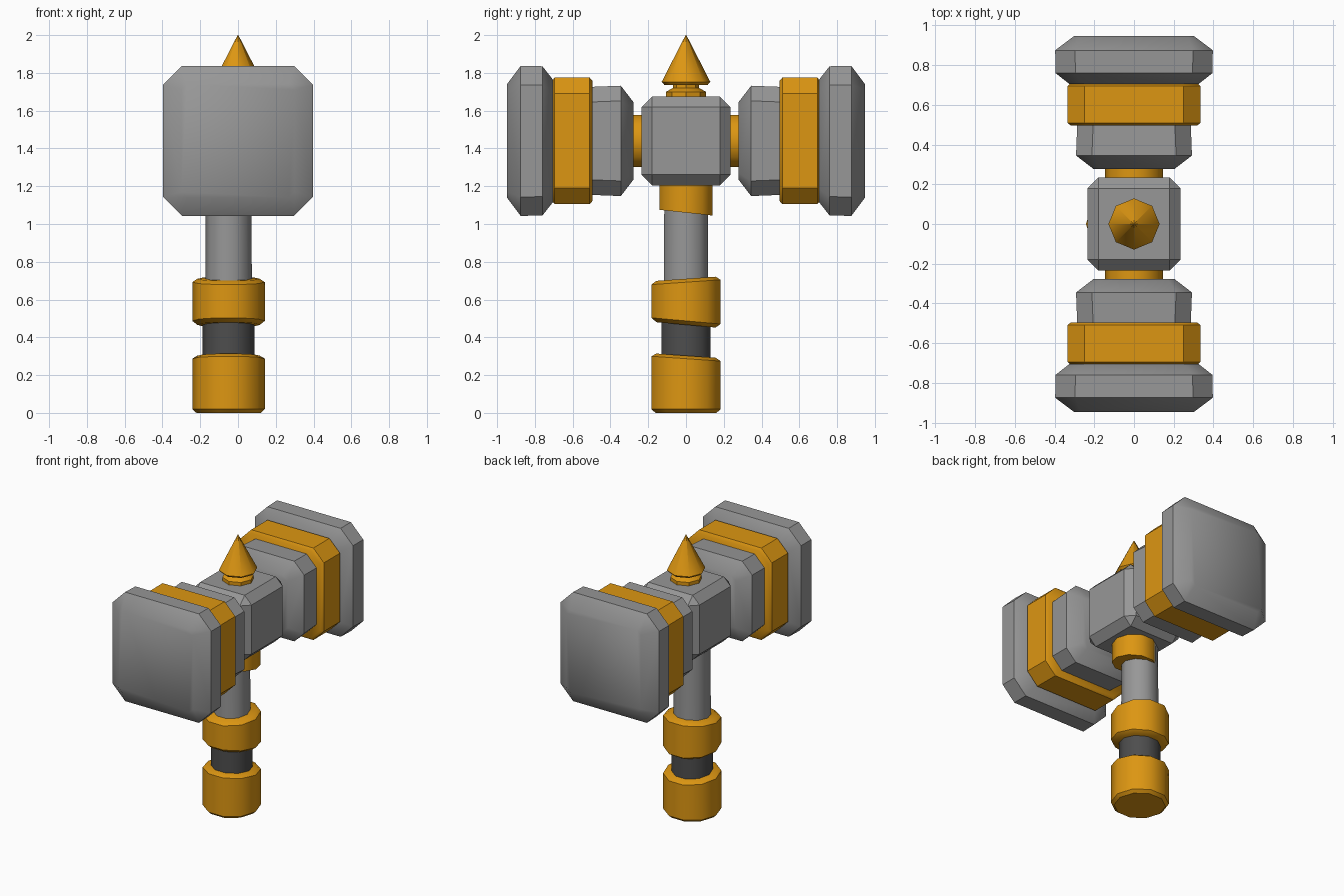
import bpy, bmesh, math
from mathutils import Vector

if "Cube" in bpy.data.objects:
    bpy.data.objects.remove(bpy.data.objects["Cube"])

HEAD_Z = 1.44      # height of the head's long axis
HANDLE_X = -0.05   # the handle sits slightly off centre


def material(name, rgb):
    m = bpy.data.materials.new(name)
    m.diffuse_color = (*rgb, 1)
    m.use_nodes = True
    m.node_tree.nodes["Principled BSDF"].inputs["Base Color"].default_value = m.diffuse_color
    return m


grey = material("grey steel", (0.31, 0.31, 0.31))
dark = material("dark grip", (0.075, 0.075, 0.075))
gold = material("gold", (0.72, 0.305, 0.006))


def finish(name, bm, mat, angle=42, mirror=False):
    bmesh.ops.recalc_face_normals(bm, faces=bm.faces)
    me = bpy.data.meshes.new(name)
    bm.to_mesh(me)
    bm.free()
    me.materials.append(mat)
    me.shade_smooth()
    me.set_sharp_from_angle(angle=math.radians(angle))
    ob = bpy.data.objects.new(name, me)
    bpy.context.collection.objects.link(ob)
    if mirror:
        mod = ob.modifiers.new("other side", 'MIRROR')
        mod.use_axis = (False, True, False)
    return ob


def loft(rings):
    """Skin a list of closed point rings and cap both ends."""
    bm = bmesh.new()
    loops = [[bm.verts.new(p) for p in ring] for ring in rings]
    n = len(loops[0])
    for a, b in zip(loops, loops[1:]):
        for i in range(n):
            j = (i + 1) % n
            bm.faces.new((a[i], a[j], b[j], b[i]))
    bm.faces.new(loops[0])
    bm.faces.new(loops[-1])
    return bm


def octagon(y, h, c):
    """Square of half size h with corners cut by c, facing along y."""
    k = h - c
    pts = [(h, -k), (h, k), (k, h), (-k, h), (-h, k), (-h, -k), (-k, -h), (k, -h)]
    return [Vector((x, y, HEAD_Z + z)) for x, z in pts]


def circle(r, z, n=10, slope=0.0, cx=0.0):
    """Ring around z, tilted along y by slope."""
    out = []
    for i in range(n):
        a = 2 * math.pi * i / n
        y = r * math.sin(a)
        out.append(Vector((cx + r * math.cos(a), y, z + slope * y)))
    return out


# Head parts, one side built and mirrored across y
for name, mat, sections in [
    ("striking_plate", grey, [(0.705, 0.325, 0.07), (0.76, 0.395, 0.1),
                              (0.875, 0.397, 0.1), (0.948, 0.3, 0.03)]),
    ("head_band", gold, [(0.495, 0.318, 0.078), (0.51, 0.335, 0.085),
                         (0.695, 0.335, 0.085), (0.71, 0.318, 0.078)]),
    ("head_neck", grey, [(0.278, 0.205, 0.035), (0.345, 0.292, 0.08), (0.5, 0.286, 0.08)]),
]:
    finish(name, loft([octagon(*s) for s in sections]), mat, mirror=True)

# Gold axle joining both sides
axle = loft([[Vector((p.x, y, HEAD_Z + p.y)) for p in circle(0.145, 0)]
             for y in (-0.3, 0.3)])
finish("axle", axle, gold)

# Central block with cut edges
bm = bmesh.new()
bmesh.ops.create_cube(bm, size=0.47)
bmesh.ops.translate(bm, verts=bm.verts, vec=(0, 0, HEAD_Z))
bmesh.ops.bevel(bm, geom=bm.edges[:], offset=0.056, segments=1, affect='EDGES')
finish("centre_block", bm, grey, 30)

# Spike on top with its foot ring and neck
finish("spike_foot", loft([circle(r, z, 8) for r, z in
                           [(0.105, 1.66), (0.105, 1.69), (0.105, 1.7), (0.07, 1.72), (0.07, 1.75)]]), gold, 30)
finish("spike", loft([circle(r, z, 8) for r, z in
                      [(0.115, 1.737), (0.129, 1.752), (0.002, 2.0)]]), gold, 46)

# Collar under the block, with a slanted lower edge
finish("collar", loft([circle(0.147, 1.06, slope=-0.107), circle(0.147, 1.23)]), gold)

# Handle shaft and dark grip
finish("handle_shaft", loft([circle(0.124, 0.6, cx=HANDLE_X),
                             circle(0.12, 1.22, cx=HANDLE_X)]), grey)
finish("handle_grip", loft([circle(0.138, 0.2, cx=HANDLE_X),
                            circle(0.136, 0.6, cx=HANDLE_X)]), dark)

# Slanted gold rings: (radius, height, slope)
for name, sections in [
    ("handle_ring", [(0.165, 0.466, -0.09), (0.192, 0.487, -0.09),
                     (0.192, 0.692, 0.07), (0.165, 0.71, 0.07)]),
    ("pommel", [(0.17, 0.0, 0), (0.192, 0.02, 0),
                (0.192, 0.287, -0.07), (0.165, 0.303, -0.07)]),
]:
    finish(name, loft([circle(r, z, slope=s, cx=HANDLE_X) for r, z, s in sections]), gold)
